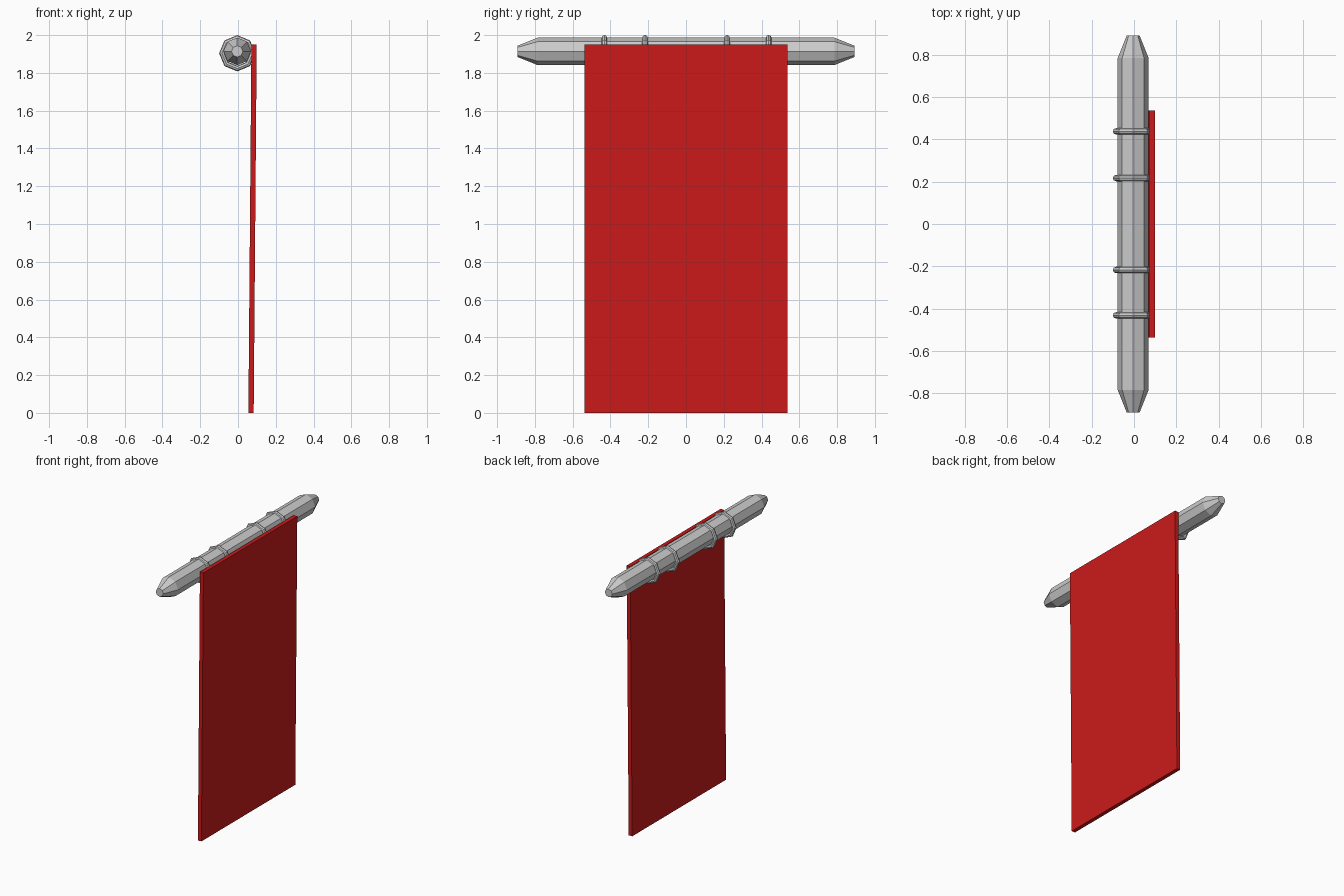
import bpy, bmesh, math

if "Cube" in bpy.data.objects:
    bpy.data.objects.remove(bpy.data.objects["Cube"])

RED = bpy.data.materials.new("red_cloth")
RED.diffuse_color = (0.6, 0.01, 0.01, 1)
RED.use_nodes = True
RED.node_tree.nodes["Principled BSDF"].inputs["Base Color"].default_value = RED.diffuse_color

CX, SIDES = -0.004, 8


def make_object(name, bm, mat=None):
    bmesh.ops.recalc_face_normals(bm, faces=bm.faces)
    me = bpy.data.meshes.new(name)
    bm.to_mesh(me)
    bm.free()
    ob = bpy.data.objects.new(name, me)
    bpy.context.collection.objects.link(ob)
    if mat:
        me.materials.append(mat)
    return ob


def spin_profile(name, profile, cz, closed=False):
    """Sweep (y, radius) points round the pole axis in SIDES flat steps."""
    bm = bmesh.new()
    loops = []
    for y, r in profile:
        loops.append([bm.verts.new((CX + r * math.cos(math.tau * i / SIDES), y,
                                    cz + r * math.sin(math.tau * i / SIDES)))
                      for i in range(SIDES)])
    pairs = list(zip(loops, loops[1:]))
    if closed:
        pairs.append((loops[-1], loops[0]))
    else:
        bm.faces.new(loops[0])
        bm.faces.new(loops[-1])
    for a, b in pairs:
        for i in range(SIDES):
            j = (i + 1) % SIDES
            bm.faces.new((a[i], a[j], b[j], b[i]))
    return make_object(name, bm)


# Octagonal pole with tapered ends
spin_profile("pole", [(-0.892, 0.03), (-0.785, 0.073),
                      (0.785, 0.073), (0.892, 0.03)], 1.914)

# Four hanging rings, octagonal with a rounded section
for n, y in enumerate((-0.432, -0.217, 0.217, 0.438)):
    section = [(y + 0.015 * math.cos(math.tau * k / 8),
                0.081 + 0.015 * math.sin(math.tau * k / 8)) for k in range(8)]
    spin_profile(f"ring_{n + 1}", section, 1.904, closed=True)

# Cloth panel leaning slightly back towards its lower edge
bm = bmesh.new()
bmesh.ops.create_cube(bm, size=1)
for v in bm.verts:
    top = v.co.z > 0
    v.co = ((0.085 if top else 0.069) + 0.028 * v.co.x,
            1.075 * v.co.y, 1.95 if top else 0)
make_object("banner", bm, RED)
